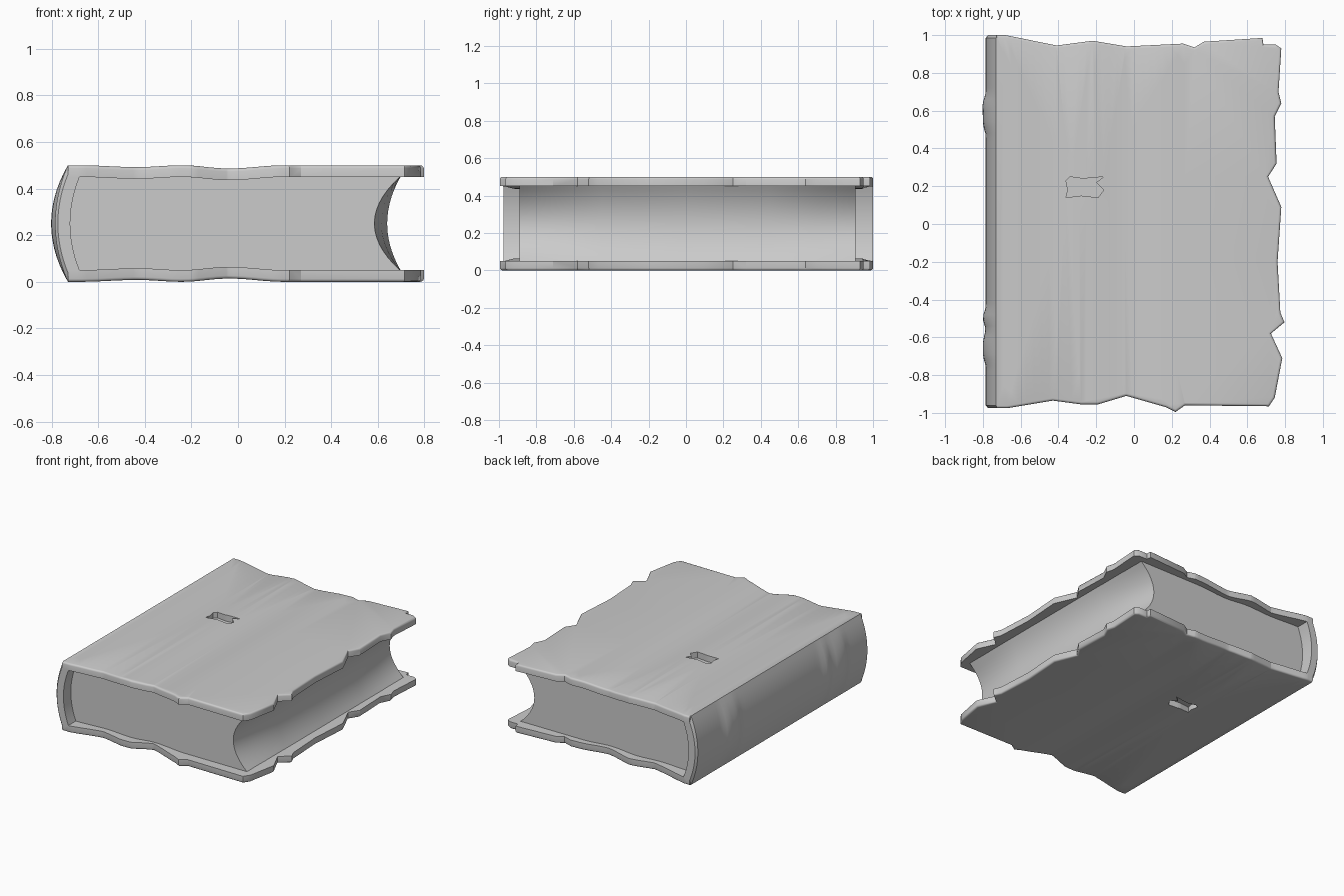
import bpy, bmesh, math

if "Cube" in bpy.data.objects:
    bpy.data.objects.remove(bpy.data.objects["Cube"])

MID = 0.25      # half thickness of the closed book; parts are modelled around z = 0
SEAM = -0.73    # where the covers meet the spine

# Ragged cover outline and slot, seen from above
OUTLINE = [(SEAM, 1.0), (-0.68, 1.0), (-0.41, 0.945), (-0.22, 0.97), (-0.04, 0.94),
           (0.26, 0.955), (0.32, 0.935), (0.37, 0.965), (0.68, 0.985), (0.685, 0.95),
           (0.75, 0.95), (0.78, 0.93), (0.765, 0.70), (0.78, 0.64), (0.745, 0.57),
           (0.755, 0.32), (0.71, 0.25), (0.78, 0.09), (0.76, -0.20), (0.775, -0.47),
           (0.797, -0.52), (0.725, -0.58), (0.785, -0.71), (0.745, -0.92), (0.715, -0.965),
           (0.27, -0.96), (0.22, -0.995), (0.17, -0.97), (-0.04, -0.91), (-0.19, -0.955),
           (-0.28, -0.955), (-0.43, -0.935), (-0.67, -0.975), (SEAM, -0.975)]
SLOT = [(-0.36, 0.23), (-0.34, 0.25), (-0.27, 0.24), (-0.16, 0.25), (-0.20, 0.22),
        (-0.16, 0.18), (-0.19, 0.14), (-0.28, 0.15), (-0.36, 0.14), (-0.35, 0.18)]
WAVE = [(-1, 0), (-0.68, 0), (-0.43, -0.008), (-0.24, 0), (-0.04, -0.014), (0.2, 0), (1, 0)]
BULGE = [(-0.975, 0), (-0.76, 0), (-0.69, 0.015), (-0.63, 0.015), (-0.56, 0.002),
         (-0.50, 0.015), (-0.43, 0), (0.0, 0), (0.46, 0), (0.54, 0.015), (0.63, 0.017),
         (0.70, 0), (1.0, 0)]


def ease(table, v):
    """Smoothly interpolate a list of (position, value) pairs."""
    for (a, p), (b, q) in zip(table, table[1:]):
        if a <= v <= b:
            t = (1 - math.cos(math.pi * (v - a) / (b - a))) / 2
            return p + (q - p) * t
    return 0.0


def finish(name, bm):
    bmesh.ops.recalc_face_normals(bm, faces=bm.faces)
    me = bpy.data.meshes.new(name)
    bm.to_mesh(me)
    bm.free()
    ob = bpy.data.objects.new(name, me)
    bpy.context.collection.objects.link(ob)
    ob.location.z = MID
    bpy.ops.object.select_all(action='DESELECT')
    ob.select_set(True)
    bpy.context.view_layer.objects.active = ob
    bpy.ops.object.shade_smooth_by_angle(angle=math.radians(35))
    return ob


def loft(name, rings):
    """Skin closed rings of points and cap both ends."""
    bm = bmesh.new()
    rows = [[bm.verts.new(p) for p in r] for r in rings]
    n = len(rows[0])
    for a, b in zip(rows, rows[1:]):
        for i in range(n):
            j = (i + 1) % n
            bm.faces.new((a[i], a[j], b[j], b[i]))
    bm.faces.new(rows[0])
    bm.faces.new(rows[-1])
    return finish(name, bm)


# Covers: filled outline with a slot, thickened, outer rim rounded, gently waved
bm = bmesh.new()
edges = []
for loop in (OUTLINE, SLOT):
    vs = [bm.verts.new((x, y, 0.20)) for x, y in loop]
    edges += [bm.edges.new((vs[i], vs[i - 1])) for i in range(len(vs))]
bmesh.ops.triangle_fill(bm, use_beauty=True, edges=edges, normal=(0, 0, 1))
ext = bmesh.ops.extrude_face_region(bm, geom=bm.faces[:], use_keep_orig=True)
bmesh.ops.translate(bm, vec=(0, 0, 0.05),
                    verts=[g for g in ext['geom'] if isinstance(g, bmesh.types.BMVert)])
bmesh.ops.recalc_face_normals(bm, faces=bm.faces)
slot_xy = {(round(x, 3), round(y, 3)) for x, y in SLOT}
rim = [e for e in bm.edges
       if all(v.co.z > 0.24 for v in e.verts)
       and any(abs(f.normal.z) < 0.1 for f in e.link_faces)
       and not all((round(v.co.x, 3), round(v.co.y, 3)) in slot_xy for v in e.verts)
       and not all(v.co.x < SEAM + 0.001 for v in e.verts)]
bmesh.ops.bevel(bm, geom=rim, offset=0.018, segments=3, profile=0.5,
                affect='EDGES', clamp_overlap=True)
for i in range(1, 26):
    bmesh.ops.bisect_plane(bm, geom=bm.verts[:] + bm.edges[:] + bm.faces[:],
                           plane_co=(-0.73 + i * 0.04, 0, 0), plane_no=(1, 0, 0))
for v in bm.verts:
    v.co.z += ease(WAVE, v.co.x)
covers = finish("covers", bm)
mirror = covers.modifiers.new("mirror", 'MIRROR')
mirror.use_axis = (False, False, True)
mirror.use_mirror_merge = False

# Spine: curved C section running along y with soft worn bulges
ts = [-1 + i / 7 for i in range(15)]
rings = []
ys = [-0.975, -0.96] + [-0.93 + 0.03 * i for i in range(64)] + [0.985, 1.0]
for y in ys:
    k = 0.012 if y in (ys[0], ys[-1]) else 0.0
    off = ease(BULGE, y)
    ring = [(SEAM + k - (0.055 + off) * (1 - t * t), y, (0.25 - k) * t) for t in ts]
    ring += [(-0.68 - 0.04 * (1 - t * t), y, 0.2 * t) for t in reversed(ts)]
    rings.append(ring)
loft("spine", rings)

# Pages: block rounded at the spine, hollow along the fore edge
rings = []
for y, depth in [(-0.89, 0.115), (-0.70, 0.085), (-0.45, 0.06), (0, 0.06),
                 (0.45, 0.06), (0.70, 0.085), (0.905, 0.115)]:
    ring = [(-0.68 - 0.045 * (1 - t * t), y, 0.205 * t) for t in ts]
    ring += [(0.70 - depth * (1 - t * t), y, 0.205 * t) for t in reversed(ts)]
    rings.append(ring)
loft("pages", rings)
